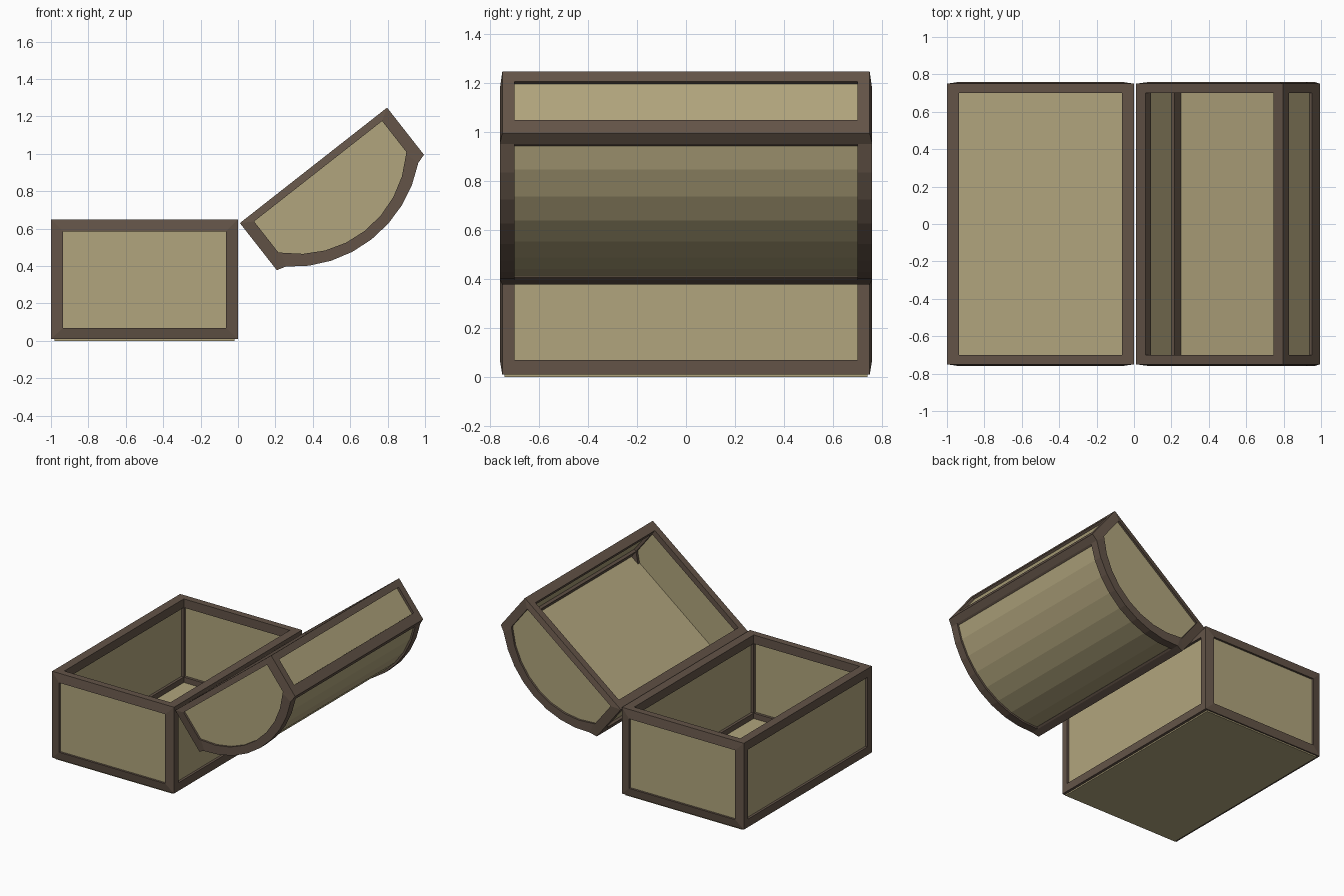
import bpy, bmesh, math

if "Cube" in bpy.data.objects:
    bpy.data.objects.remove(bpy.data.objects["Cube"])

def material(name, rgb):
    m = bpy.data.materials.new(name)
    m.diffuse_color = (*rgb, 1)
    m.use_nodes = True
    m.node_tree.nodes["Principled BSDF"].inputs["Base Color"].default_value = m.diffuse_color
    return m

WOOD = material("dark_wood", (0.125, 0.088, 0.064))
TAN = material("tan_panel", (0.44, 0.375, 0.205))

ANG = math.radians(38.1)
C, S = math.cos(ANG), math.sin(ANG)

def lid_space(u, y, v):
    """Lid coordinates: u across the opening, v outwards to the barrel."""
    return (0.01 + u * C + v * S, y, 0.63 + u * S - v * C)

def box_space(u, y, v):
    return (u - 1, y, v)

def finish(name, bm, mat, space):
    for v in bm.verts:
        u, y, w = v.co
        if abs(u - 0.5) > 0.49 and abs(y) > 0.755:   # slightly tapered corners
            y = math.copysign(0.75, y)
        v.co = space(u, y, w)
    bmesh.ops.recalc_face_normals(bm, faces=bm.faces)
    me = bpy.data.meshes.new(name)
    bm.to_mesh(me)
    bm.free()
    me.materials.append(mat)
    ob = bpy.data.objects.new(name, me)
    bpy.context.collection.objects.link(ob)
    return ob

def ring(name, outer, inner, y0, y1, space):
    """Picture-frame ring in the u-v plane, given depth along y."""
    bm = bmesh.new()
    loops = [[bm.verts.new((u, y, v)) for u, v in prof]
             for prof, y in ((outer, y0), (outer, y1), (inner, y1), (inner, y0))]
    n = len(outer)
    for a in range(4):
        p, q = loops[a], loops[(a + 1) % 4]
        for i in range(n):
            j = (i + 1) % n
            bm.faces.new((p[i], p[j], q[j], q[i]))
    return finish(name, bm, WOOD, space)

def prism(name, prof, y0, y1, mat, space):
    """Profile in the u-v plane extruded along y."""
    bm = bmesh.new()
    a = [bm.verts.new((u, y0, v)) for u, v in prof]
    b = [bm.verts.new((u, y1, v)) for u, v in prof]
    bm.faces.new(a)
    bm.faces.new(b)
    for i in range(len(a)):
        j = (i + 1) % len(a)
        bm.faces.new((a[i], a[j], b[j], b[i]))
    return finish(name, bm, mat, space)

def rect(u0, u1, v0, v1):
    return [(u0, v0), (u1, v0), (u1, v1), (u0, v1)]

def flip(prof):
    return [(1 - u, v) for u, v in prof]

def arc(half, base, rise, n=8):
    """Shallow barrel arc from high u to low u."""
    r = (half * half + rise * rise) / (2 * rise)
    t = math.asin(half / r)
    return [(0.5 + r * math.sin(t - 2 * t * i / n),
             base + rise - r + r * math.cos(t - 2 * t * i / n)) for i in range(n + 1)]

# Profiles of the lid ends
outer = [(0, 0), (1, 0), (1, 0.32)] + arc(0.45, 0.335, 0.168) + [(0, 0.32)]
inner = [(0.065, 0.04), (0.935, 0.04), (0.935, 0.25)] + arc(0.425, 0.26, 0.185) + [(0.065, 0.25)]
rail = [(0, 0.25), (0.065, 0.25), (0.065, 0.335), (0.05, 0.335), (0, 0.32)]

for sy, end in ((-1, "front"), (1, "back")):
    # Box end: frame and panel
    ring(f"box_{end}_frame", rect(0, 1, 0.01, 0.65), rect(0.065, 0.935, 0.07, 0.585),
         sy * 0.70, sy * 0.76, box_space)
    prism(f"box_{end}_panel", rect(0.05, 0.95, 0.05, 0.60), sy * 0.72, sy * 0.745, TAN, box_space)
    # Lid end: arched frame and panel
    ring(f"lid_{end}_frame", outer, inner, sy * 0.70, sy * 0.76, lid_space)
    prism(f"lid_{end}_panel", inner, sy * 0.72, sy * 0.745, TAN, lid_space)

for f, side in ((lambda p: p, "left"), (flip, "right")):
    # Box side: rails and panel
    prism(f"box_{side}_top_rail", f(rect(0, 0.065, 0.585, 0.65)), -0.70, 0.70, WOOD, box_space)
    prism(f"box_{side}_bottom_rail", f(rect(0, 0.065, 0.01, 0.07)), -0.70, 0.70, WOOD, box_space)
    prism(f"box_{side}_panel", f(rect(0.018, 0.045, 0.06, 0.60)), -0.72, 0.72, TAN, box_space)
    # Lid side: rails and panel
    prism(f"lid_{side}_opening_rail", f(rect(0, 0.065, 0, 0.05)), -0.70, 0.70, WOOD, lid_space)
    prism(f"lid_{side}_barrel_rail", f(rail), -0.70, 0.70, WOOD, lid_space)
    prism(f"lid_{side}_panel", f(rect(0.018, 0.045, 0.04, 0.27)), -0.72, 0.72, TAN, lid_space)

# Box floor, showing slightly below the frame
prism("box_floor", rect(0.02, 0.98, 0, 0.03), -0.74, 0.74, TAN, box_space)

# Barrel top of the lid, closed inside by a flat lining
prism("lid_barrel", [(0.05, 0.31), (0.95, 0.31)] + arc(0.45, 0.32, 0.168),
      -0.72, 0.72, TAN, lid_space)
